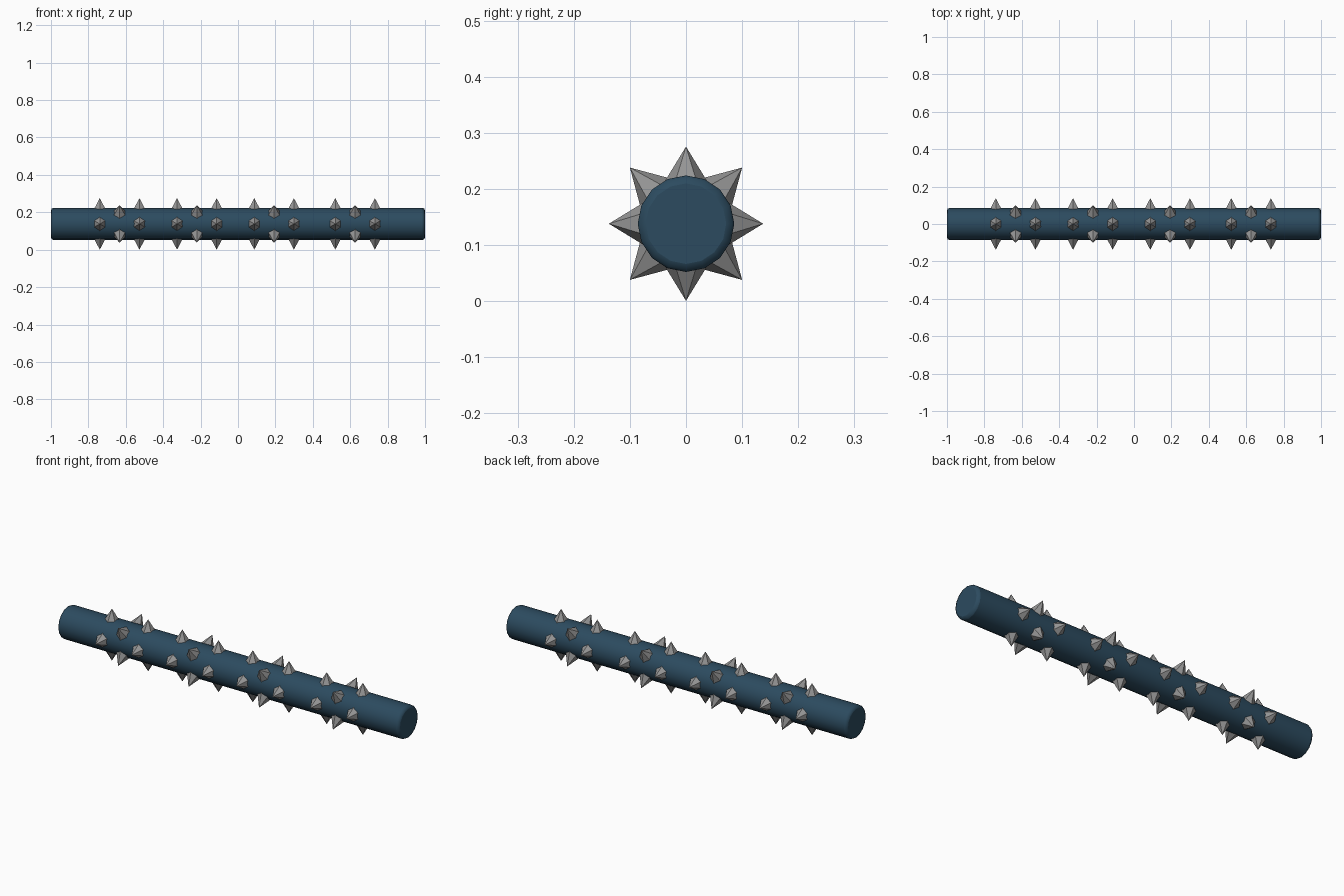
import bpy
from math import radians, pi
from mathutils import Matrix

if "Cube" in bpy.data.objects:
    bpy.data.objects.remove(bpy.data.objects["Cube"])

CZ = 0.138  # height of the bar axis


def material(name, color):
    m = bpy.data.materials.new(name)
    m.diffuse_color = color
    m.use_nodes = True
    m.node_tree.nodes["Principled BSDF"].inputs["Base Color"].default_value = m.diffuse_color
    return m


steel = material("steel", (0.30, 0.30, 0.30, 1))
blue = material("dark_blue", (0.025, 0.07, 0.115, 1))

# Bar with softened ends
bpy.ops.mesh.primitive_cylinder_add(vertices=16, radius=0.086, depth=2.0,
                                    location=(0, 0, CZ), rotation=(0, pi / 2, 0))
bar = bpy.context.object
bar.name = "bar"
bar.data.materials.append(blue)
bev = bar.modifiers.new("soft_ends", "BEVEL")
bev.width = 0.014
bev.segments = 2
bev.limit_method = "ANGLE"
bev.angle_limit = radians(40)
bpy.ops.object.shade_smooth_by_angle(angle=radians(35))


def spike(name, x, angle, tip):
    # Six-sided cone pointing outwards from the bar axis
    base = 0.072
    bpy.ops.mesh.primitive_cone_add(vertices=6, radius1=0.04, radius2=0, depth=tip - base)
    ob = bpy.context.object
    ob.name = name
    ob.matrix_world = (Matrix.Translation((x, 0, CZ)) @ Matrix.Rotation(angle, 4, "X")
                       @ Matrix.Translation((0, 0, (tip + base) / 2)))
    ob.data.materials.append(steel)


# Four groups of three rings: upright, diagonal, upright
for g, x in enumerate((-0.633, -0.22, 0.193, 0.626)):
    for r, dx in enumerate((-0.106, 0, 0.106)):
        diagonal = r == 1
        for k in range(4):
            a = k * pi / 2 + (pi / 4 if diagonal else 0)
            spike(f"spike_{g}_{r}_{k}", x + dx, a, 0.1415 if diagonal else 0.1375)
